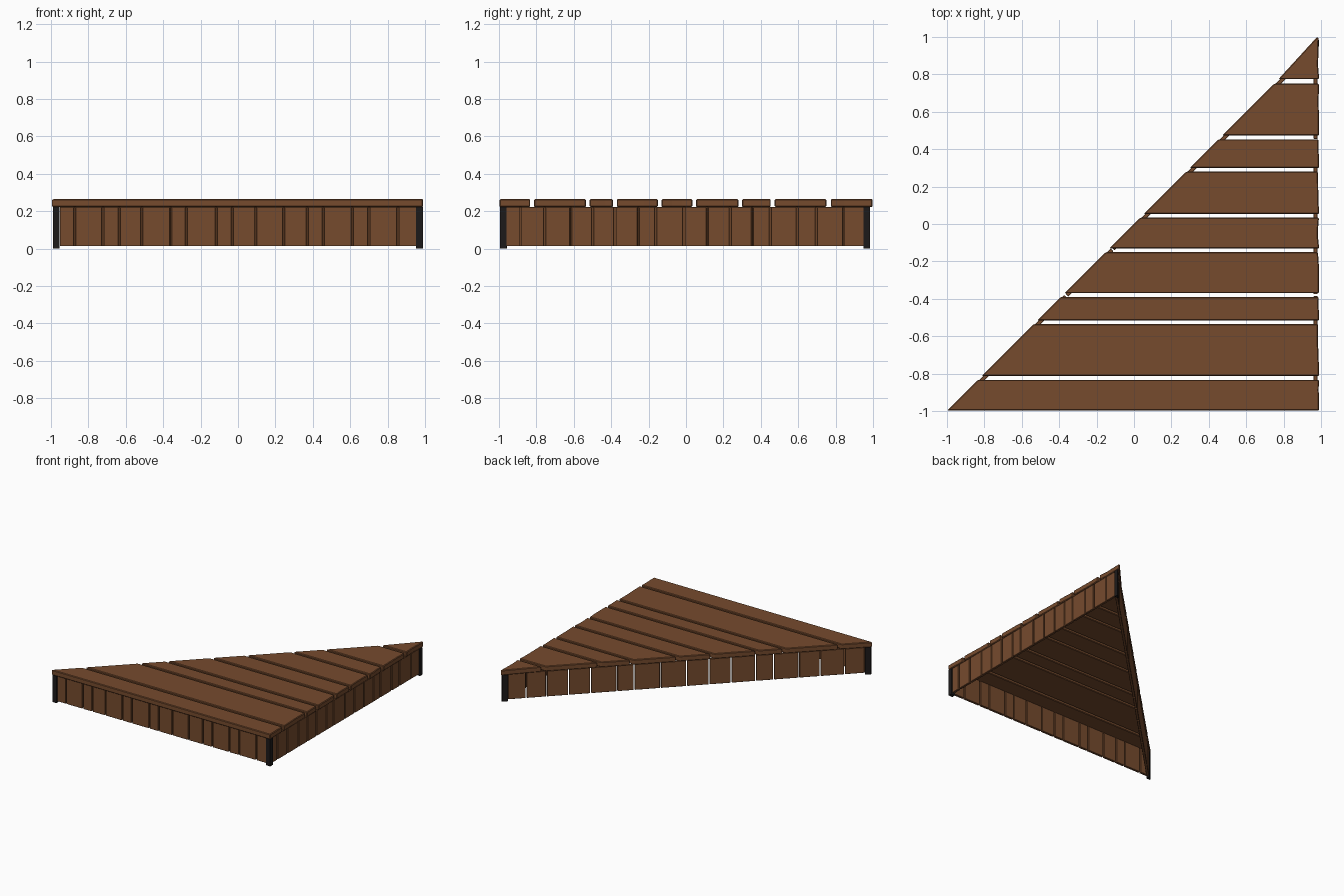
import bpy, bmesh, random
from mathutils import Vector

if "Cube" in bpy.data.objects:
    bpy.data.objects.remove(bpy.data.objects["Cube"])

random.seed(4)


def material(name, color):
    m = bpy.data.materials.new(name)
    m.diffuse_color = (*color, 1)
    m.use_nodes = True
    m.node_tree.nodes["Principled BSDF"].inputs["Base Color"].default_value = m.diffuse_color
    return m


WOOD = material("wood", (0.18, 0.07, 0.027))
DARK = material("dark_metal", (0.012, 0.01, 0.01))


def prism(name, outline, z0, z1, mat, bevel=0.0):
    """Extrude a counter-clockwise outline from z0 to z1."""
    bm = bmesh.new()
    face = bm.faces.new([bm.verts.new((x, y, z0)) for x, y in outline])
    out = bmesh.ops.extrude_face_region(bm, geom=[face])
    bmesh.ops.translate(bm, vec=(0, 0, z1 - z0),
                        verts=[v for v in out["geom"] if isinstance(v, bmesh.types.BMVert)])
    bmesh.ops.recalc_face_normals(bm, faces=bm.faces)
    mesh = bpy.data.meshes.new(name)
    bm.to_mesh(mesh)
    bm.free()
    mesh.materials.append(mat)
    obj = bpy.data.objects.new(name, mesh)
    bpy.context.collection.objects.link(obj)
    if bevel:
        mod = obj.modifiers.new("bevel", "BEVEL")
        mod.width = bevel
        mod.segments = 1
    return obj


SKIRT_TOP, DECK_TOP = 0.222, 0.264

# deck planks, cut along the diagonal with slightly uneven outer ends
planks = [(-0.997, -0.833), (-0.812, -0.535), (-0.515, -0.39), (-0.37, -0.151),
          (-0.131, 0.034), (0.054, 0.28), (0.30, 0.453), (0.474, 0.75), (0.774, 0.998)]
for i, (y0, y1) in enumerate(planks):
    right = [(0.99 - random.uniform(0, 0.007), y0 + (y1 - y0) * k / 3) for k in range(4)]
    right[0] = (0.99, y0)
    left = [(min(y1, 0.977), y1), (y0 - 0.002, y0)]
    prism(f"deck_plank_{i + 1}", right + left, SKIRT_TOP, DECK_TOP, WOOD, 0.005)

# skirt boards along each side, given by the joint positions (0..1)
A, B, C = Vector((-0.988, -0.99)), Vector((0.985, -0.99)), Vector((0.985, 0.983))
GAP, THICK = 0.009, 0.02


def skirt(name, start, end, joints):
    d = end - start
    length = d.length
    d.normalize()
    inward = Vector((-d.y, d.x)) * THICK
    inset = d.orthogonal() * 0
    shift = inward * 0.2
    for i, (a, b) in enumerate(zip(joints, joints[1:])):
        p = start + d * (a * length + GAP / 2) + shift
        q = start + d * (b * length - GAP / 2) + shift
        prism(f"{name}_{i + 1}", [p, q, q + inward, p + inward], 0.013, SKIRT_TOP, WOOD, 0.002)


front_x = [-0.957, -0.873, -0.722, -0.635, -0.514, -0.36, -0.276, -0.117, -0.03,
           0.094, 0.244, 0.37, 0.455, 0.61, 0.70, 0.855, 0.957]
right_y = [-0.965, -0.885, -0.756, -0.617, -0.499, -0.38, -0.255, -0.161, -0.011,
           0.113, 0.236, 0.355, 0.45, 0.595, 0.697, 0.842, 0.955]
diagonal = [0.016, 0.066, 0.121, 0.181, 0.241, 0.312, 0.359, 0.43, 0.501, 0.562,
            0.622, 0.688, 0.737, 0.805, 0.863, 0.929, 0.984]
skirt("front_skirt_board", A, B, [(x - A.x) / (B.x - A.x) for x in front_x])
skirt("right_skirt_board", B, C, [(y - B.y) / (C.y - B.y) for y in right_y])
skirt("diagonal_skirt_board", C, A, diagonal)

# dark corner posts: wedges in the sharp corners, square at the right angle
W = 0.033
prism("left_post", [(A.x, A.y - 0.004), (A.x + W, A.y - 0.004), (A.x + W, A.y + W), (A.x, A.y + 0.004)],
      0, SKIRT_TOP, DARK)
prism("front_right_post", [(B.x - W, B.y - 0.004), (B.x + 0.004, B.y - 0.004),
                           (B.x + 0.004, B.y + W - 0.004), (B.x - W, B.y + W - 0.004)],
      0, SKIRT_TOP, DARK)
prism("back_post", [(C.x + 0.004, C.y - W), (C.x + 0.004, C.y), (C.x - 0.004, C.y), (C.x - W, C.y - W)],
      0, SKIRT_TOP, DARK)
